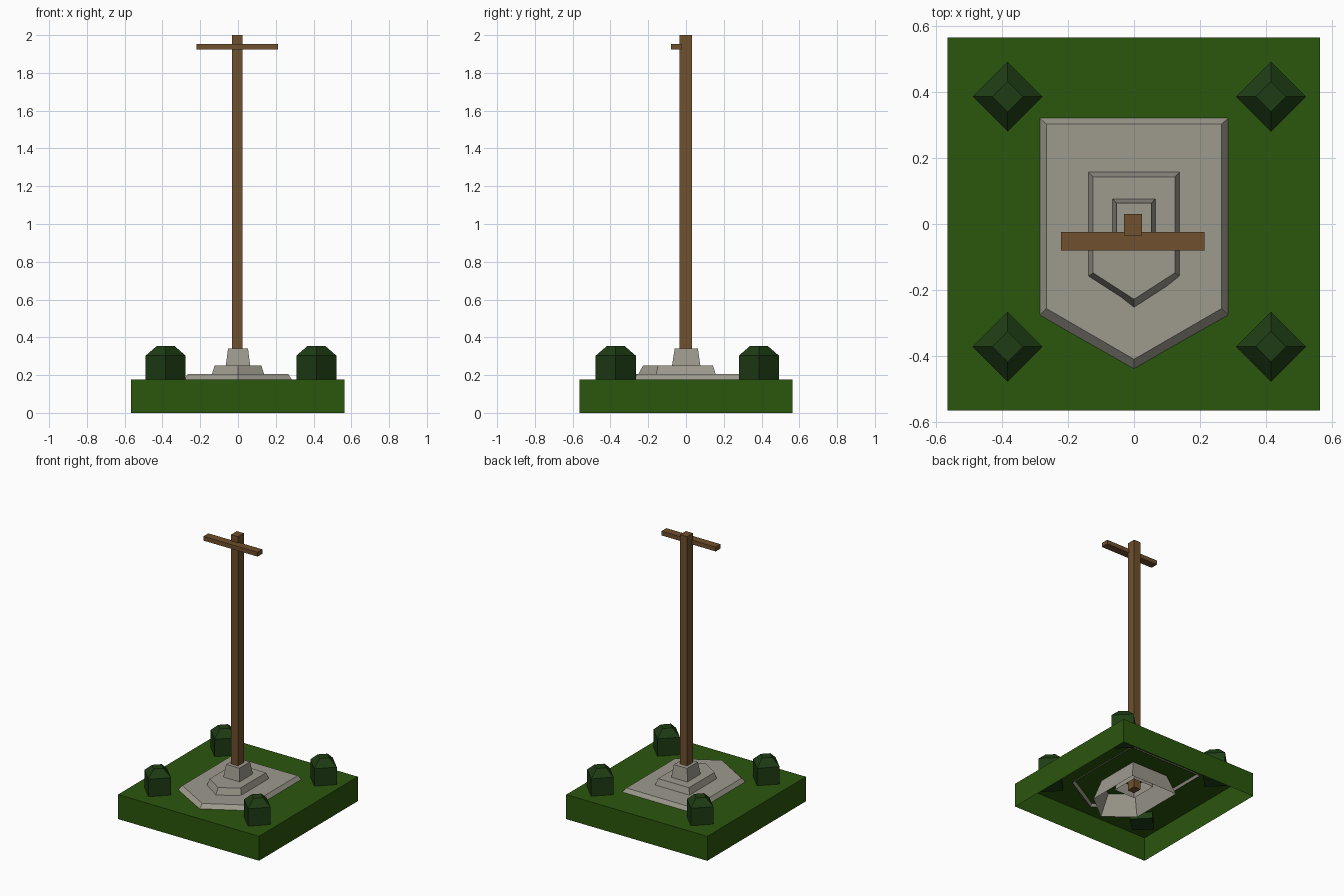
import bpy, bmesh

if "Cube" in bpy.data.objects:
    bpy.data.objects.remove(bpy.data.objects["Cube"])


def material(name, rgb):
    m = bpy.data.materials.new(name)
    m.diffuse_color = (*rgb, 1)
    m.use_nodes = True
    m.node_tree.nodes["Principled BSDF"].inputs["Base Color"].default_value = m.diffuse_color
    return m


GRASS = material("grass_green", (0.024, 0.093, 0.004))
BUSH = material("dark_leaf_green", (0.013, 0.046, 0.007))
STONE = material("grey_stone", (0.34, 0.325, 0.27))
WOOD = material("brown_wood", (0.16, 0.08, 0.026))


def loft(name, mat, rings, bottom=True):
    """Stack outlines [(z, [(x, y), ...]), ...] into a flat-faced solid."""
    bm = bmesh.new()
    loops = [[bm.verts.new((x, y, z)) for x, y in pts] for z, pts in rings]
    for a, b in zip(loops, loops[1:]):
        n = len(a)
        for i in range(n):
            j = (i + 1) % n
            bm.faces.new((a[i], a[j], b[j], b[i]))
    bm.faces.new(loops[-1])
    if bottom:
        bm.faces.new(loops[0][::-1])
    me = bpy.data.meshes.new(name)
    bm.to_mesh(me)
    bm.free()
    me.materials.append(mat)
    ob = bpy.data.objects.new(name, me)
    bpy.context.collection.objects.link(ob)
    return ob


def rect(x0, x1, y0, y1):
    return [(x0, y0), (x1, y0), (x1, y1), (x0, y1)]


def shield(w, back, corner, tip):
    """Five-sided outline pointing to the front."""
    return [(0, tip), (w, corner), (w, back), (-w, back), (-w, corner)]


def diamond(cx, cy, r):
    return [(cx, cy - r), (cx + r, cy), (cx, cy + r), (cx - r, cy)]


# Hollow grass block, open underneath
square = rect(-0.566, 0.564, -0.565, 0.565)
loft("grass_base", GRASS, [(0, square), (0.177, square)], bottom=False)

# Stepped stone plinth: open shells whose flared walls run down into the base
loft("lower_step", STONE, [(0.16, shield(0.297, 0.332, -0.288, -0.456)),
                           (0.205, shield(0.266, 0.303, -0.256, -0.41))], bottom=False)
loft("middle_step", STONE, [(0.035, shield(0.19, 0.21, -0.195, -0.345)),
                            (0.25, shield(0.124, 0.143, -0.148, -0.228))], bottom=False)
loft("pole_socket", STONE, [(0.10, rect(-0.084, 0.084, -0.098, 0.098)),
                            (0.34, rect(-0.053, 0.053, -0.06, 0.063))], bottom=False)

# Wooden pole and the crossbar fixed to its front
post = rect(-0.031, 0.025, -0.035, 0.031)
loft("pole", WOOD, [(0.09, post), (2.0, post)])
bar = rect(-0.221, 0.213, -0.08, -0.024)
loft("crossbar", WOOD, [(1.923, bar), (1.954, bar)])

# Four clipped corner bushes
for side, x in (("left", -0.383), ("right", 0.415)):
    for end, y in (("front", -0.372), ("back", 0.386)):
        loft(f"bush_{end}_{side}", BUSH, [(0.13, diamond(x, y, 0.106)),
                                          (0.303, diamond(x, y, 0.106)),
                                          (0.355, diamond(x, y, 0.046))])
